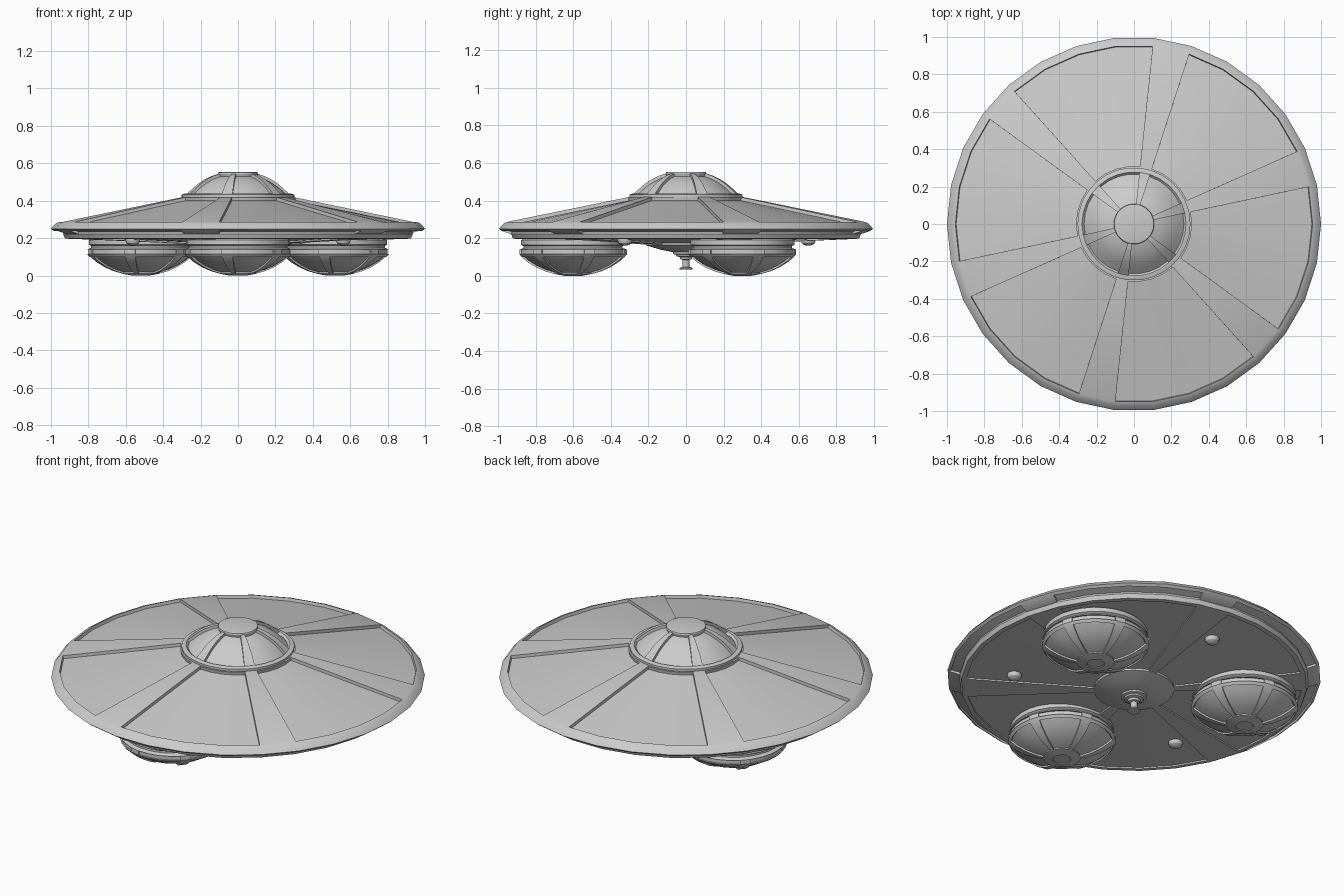
import bpy, bmesh, math
from math import sin, cos, pi


def lathe(name, profile, sides=30, panels=(), loc=(0, 0, 0), angle=28):
    """Revolve (radius, z) points; panels = (first row, last row, depth) sunk in six 48-degree bays."""
    bm = bmesh.new()
    rings = [[bm.verts.new((r * cos(2 * pi * i / sides), r * sin(2 * pi * i / sides), z))
              for i in range(sides)] for r, z in profile]
    rows = []
    for a, b in zip(rings, rings[1:]):
        rows.append([bm.faces.new((a[i], a[(i + 1) % sides], b[(i + 1) % sides], b[i]))
                     for i in range(sides)])
    bm.faces.new(rings[0][::-1])
    bm.faces.new(rings[-1])
    bm.normal_update()
    for first, last, depth in panels:
        bay = [rows[k][i] for k in range(first, last + 1) for i in range(sides) if i % 5 != 1]
        bmesh.ops.inset_region(bm, faces=bay, thickness=0.0005, depth=-depth,
                               use_boundary=True, use_even_offset=True)
    me = bpy.data.meshes.new(name)
    bm.to_mesh(me)
    bm.free()
    me.shade_smooth()
    me.set_sharp_from_angle(angle=math.radians(angle))
    ob = bpy.data.objects.new(name, me)
    ob.location = loc
    bpy.context.collection.objects.link(ob)
    return ob


# Saucer hull: underside plate, rim and sloped top, each with sunken panels
lathe("saucer_hull", [
    (0.20, 0.166), (0.90, 0.196), (0.925, 0.198), (0.935, 0.222), (0.985, 0.238),
    (1.0, 0.25), (0.975, 0.279), (0.955, 0.287), (0.31, 0.418), (0.27, 0.42)],
    panels=[(0, 0, 0.008), (3, 3, 0.012), (7, 7, 0.018)])

# Cabin dome with base ring and window bays
lathe("cabin_dome", [
    (0.29, 0.40), (0.302, 0.42), (0.302, 0.432), (0.285, 0.438), (0.278, 0.438),
    (0.25, 0.463), (0.22, 0.489), (0.185, 0.512), (0.145, 0.532), (0.108, 0.544)],
    panels=[(4, 8, 0.016)])
lathe("dome_cap", [(0.10, 0.53), (0.108, 0.544), (0.106, 0.551), (0.098, 0.553)])

# Central dish and antenna under the hull
lathe("belly_dish", [(0.07, 0.126), (0.14, 0.14), (0.215, 0.163), (0.215, 0.18)])
lathe("antenna", [
    (0.034, 0.033), (0.036, 0.036), (0.034, 0.042), (0.018, 0.047), (0.018, 0.085),
    (0.03, 0.088), (0.034, 0.10), (0.05, 0.104), (0.054, 0.112), (0.07, 0.116), (0.07, 0.135)],
    sides=20)

# Three landing pods, with three small sensor domes between them
POD = [(0.045, 0.004), (0.048, 0.0), (0.10, 0.010), (0.15, 0.024), (0.20, 0.046),
       (0.245, 0.074), (0.275, 0.10), (0.287, 0.115), (0.287, 0.14), (0.265, 0.148),
       (0.265, 0.158), (0.278, 0.165), (0.278, 0.19), (0.26, 0.20), (0.26, 0.215)]
for n, deg in enumerate((270, 30, 150)):
    a = math.radians(deg)
    lathe(f"landing_pod_{n + 1}", POD, panels=[(2, 5, 0.009), (7, 7, 0.008)],
          loc=(0.6 * cos(a), 0.6 * sin(a), 0))
    lathe(f"sensor_dome_{n + 1}", [
        (0.008, 0.160), (0.022, 0.164), (0.034, 0.173), (0.039, 0.186), (0.039, 0.20)],
        sides=16, loc=(-0.65 * cos(a), -0.65 * sin(a), 0))
